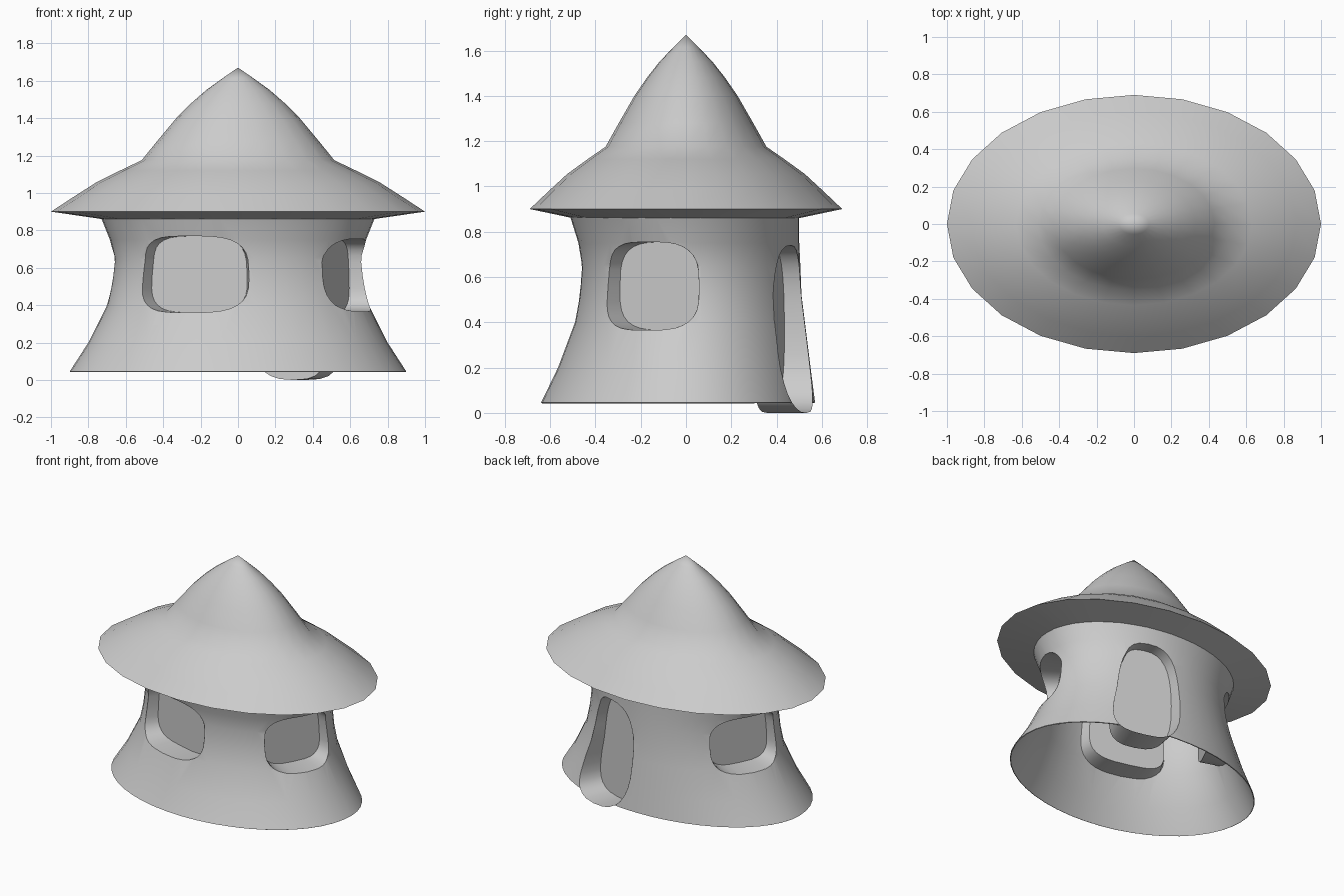
import bpy, bmesh, math
from mathutils import Vector

if "Cube" in bpy.data.objects:
    bpy.data.objects.remove(bpy.data.objects["Cube"])

mat = bpy.data.materials.new("plain_grey")
mat.diffuse_color = (0.6, 0.6, 0.6, 1)
mat.use_nodes = True
mat.node_tree.nodes["Principled BSDF"].inputs["Base Color"].default_value = mat.diffuse_color

# wall outline by height: z, half width, front depth, back depth
WALL = [(-0.02, 0.93, 0.66, 0.58), (0.045, 0.90, 0.64, 0.57), (0.2, 0.80, 0.565, 0.55),
        (0.4, 0.70, 0.49, 0.525), (0.52, 0.675, 0.47, 0.51), (0.65, 0.66, 0.46, 0.505),
        (0.75, 0.685, 0.475, 0.50), (0.862, 0.73, 0.51, 0.50)]
# roof outline: half width, z (underside first)
ROOF = [(0.725, 0.86), (1.0, 0.90), (0.87, 0.985), (0.76, 1.055), (0.63, 1.12), (0.515, 1.175),
        (0.43, 1.28), (0.33, 1.40), (0.25, 1.48), (0.17, 1.55), (0.08, 1.615)]


def wall_point(deg, z):
    """Point on the outer wall at an angle and height."""
    for a, b in zip(WALL, WALL[1:]):
        if z <= b[0] or b is WALL[-1]:
            f = (z - a[0]) / (b[0] - a[0])
            w, fr, bk = [a[i] + (b[i] - a[i]) * f for i in (1, 2, 3)]
            break
    s = math.sin(math.radians(deg))
    return Vector((w * math.cos(math.radians(deg)), s * (bk if s > 0 else fr), z))


def make(name, rings, tip=None, cap_start=False, cap_end=False, angle=40):
    """Skin a list of closed rings, with optional tip and fan caps."""
    bm = bmesh.new()
    vs = [[bm.verts.new(p) for p in r] for r in rings]
    n = len(rings[0])
    for a, b in zip(vs, vs[1:]):
        for i in range(n):
            j = (i + 1) % n
            bm.faces.new((a[i], a[j], b[j], b[i]))

    def fan(ring, point, flip):
        c = bm.verts.new(point)
        for i in range(n):
            j = (i + 1) % n
            bm.faces.new((ring[j], ring[i], c) if flip else (ring[i], ring[j], c))

    def mean(r):
        return sum((Vector(p) for p in r), Vector()) / n
    if tip:
        fan(vs[-1], tip, False)
    if cap_start:
        fan(vs[0], mean(rings[0]), True)
    if cap_end:
        fan(vs[-1], mean(rings[-1]), False)
    me = bpy.data.meshes.new(name)
    bm.to_mesh(me)
    bm.free()
    me.materials.append(mat)
    ob = bpy.data.objects.new(name, me)
    bpy.context.collection.objects.link(ob)
    activate(ob)
    bpy.ops.object.shade_smooth_by_angle(angle=math.radians(angle))
    return ob


def activate(ob):
    bpy.ops.object.select_all(action='DESELECT')
    ob.select_set(True)
    bpy.context.view_layer.objects.active = ob


# roof with sloping eaves
angles = [math.radians(15 * i) for i in range(24)]
make("roof", [[(r * math.cos(a), 0.69 * r * math.sin(a), z) for a in angles] for r, z in ROOF],
     tip=(0, 0, 1.67))

# thin flared wall
wall = make("wall", [[wall_point(d * 7.5, row[0]) for d in range(48)] for row in WALL[1:]])
sol = wall.modifiers.new("thickness", 'SOLIDIFY')
sol.thickness = 0.006
sol.offset = -1
bpy.ops.object.modifier_apply(modifier="thickness")


def opening(name, deg, half_deg, zc, half_z, power, depth):
    """Cut a rounded hole and fit a recessed pocket with a flat back."""
    loop = []
    for i in range(32):
        a = 2 * math.pi * i / 32
        c, s = math.cos(a), math.sin(a)
        u = math.copysign(abs(c) ** (2 / power), c)
        v = math.copysign(abs(s) ** (2 / power), s)
        loop.append(wall_point(deg + half_deg * u, zc + half_z * v))
    p0, p1 = wall_point(deg - half_deg, zc), wall_point(deg + half_deg, zc)
    e = p1 - p0
    n = Vector((e.y, -e.x, 0)).normalized()
    mid = (p0 + p1) / 2
    cutter = make(name + "_cutter", [[p - n * 0.2 for p in loop], [p + n * 0.2 for p in loop]],
                  cap_start=True, cap_end=True)
    cutter.hide_render = True
    activate(wall)
    m = wall.modifiers.new("cut", 'BOOLEAN')
    m.operation = 'DIFFERENCE'
    m.solver = 'EXACT'
    m.object = cutter
    bpy.ops.object.modifier_apply(modifier="cut")
    bpy.data.objects.remove(cutter)
    back = []
    for p in loop:
        q = p - n * ((p - mid).dot(n) + depth)
        t = (q - mid).dot(e.normalized())
        back.append(q - e.normalized() * t * 0.1)
    make(name, [loop[::-1], back[::-1]][::1], cap_end=True, angle=35).data.flip_normals()


# three windows and the back door
opening("front_window", 248, 27, 0.565, 0.205, 3.2, 0.07)
opening("right_window", 339.5, 27, 0.56, 0.195, 3.2, 0.07)
opening("left_window", 159.5, 27, 0.56, 0.195, 3.2, 0.07)
opening("back_door", 67, 18.5, 0.37, 0.37, 2.7, 0.09)

# smooth the wall again after cutting
activate(wall)
bpy.ops.object.shade_smooth_by_angle(angle=math.radians(40))
